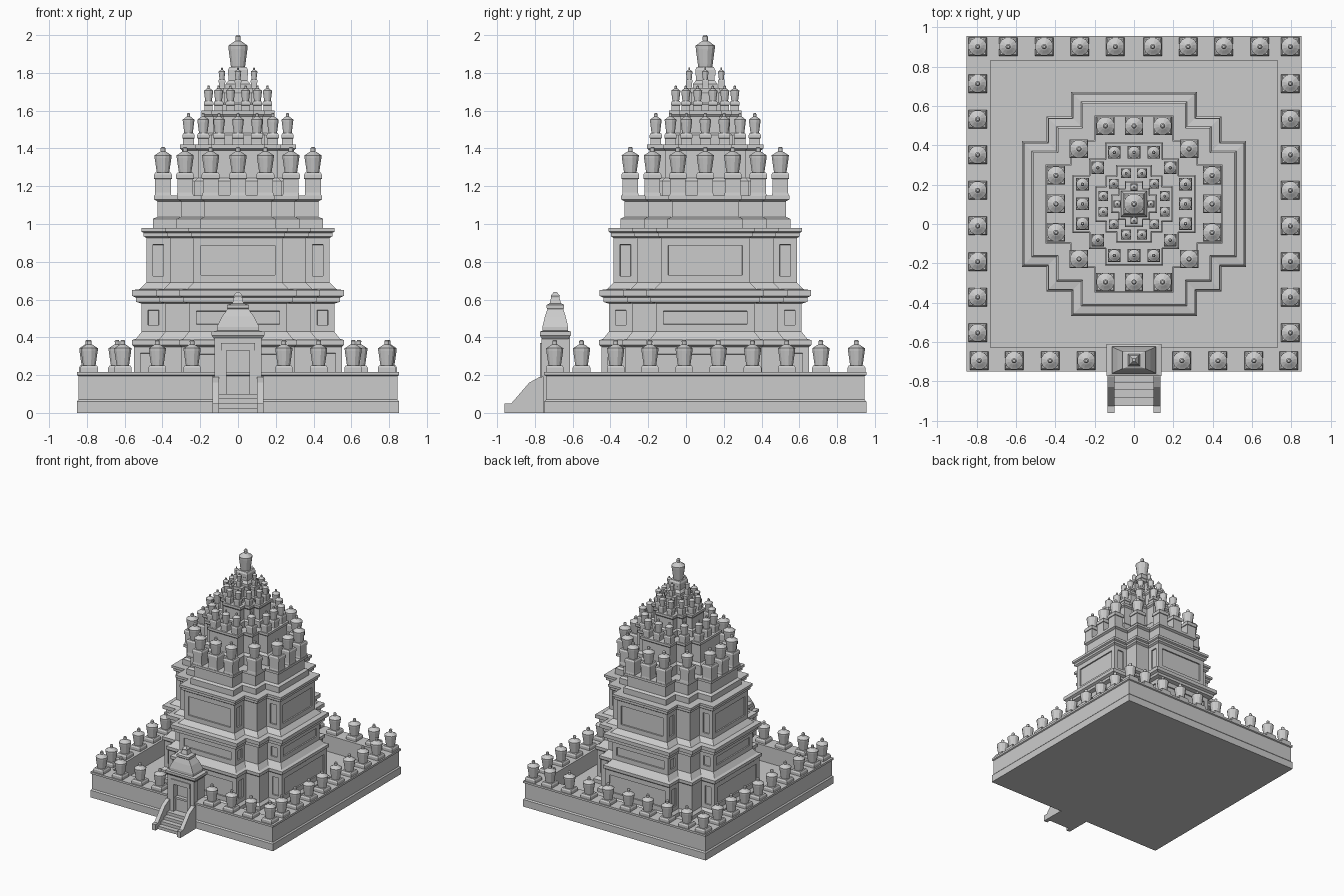
import bpy, bmesh, math

if "Cube" in bpy.data.objects:
    bpy.data.objects.remove(bpy.data.objects["Cube"])

CY = 0.102  # temple centre in y


def finish(bm, name, y=0.0):
    bmesh.ops.recalc_face_normals(bm, faces=bm.faces)
    me = bpy.data.meshes.new(name)
    bm.to_mesh(me)
    bm.free()
    ob = bpy.data.objects.new(name, me)
    ob.location.y = y
    bpy.context.collection.objects.link(ob)
    return ob


def loft(bm, rings):
    """Skin a stack of closed rings and cap both ends; returns faces per band."""
    vs = [[bm.verts.new(p) for p in r] for r in rings]
    n = len(vs[0])
    bands = [[bm.faces.new((a[i], a[(i + 1) % n], b[(i + 1) % n], b[i])) for i in range(n)]
             for a, b in zip(vs, vs[1:])]
    bm.faces.new(vs[0][::-1])
    bm.faces.new(vs[-1])
    return bands


def rect(hx, hy, z, x=0, y=0):
    return [(x + sx * hx, y + sy * hy, z) for sx, sy in ((-1, -1), (1, -1), (1, 1), (-1, 1))]


def circle(r, z, x=0, y=0, n=12):
    return [(x + r * math.cos((i + .5) * math.tau / n), y + r * math.sin((i + .5) * math.tau / n), z)
            for i in range(n)]


def cross(a, z, step):
    """Twice-stepped cross plan with arm reach a."""
    c, b = a - step, a - 2 * step
    pts = [(a, b), (c, b), (c, c), (b, c), (b, a)]
    out = []
    for _ in range(4):
        out += [(x, y, z) for x, y in pts]
        pts = [(-y, x) for x, y in pts]
    return out


def box(bm, x0, x1, y0, y1, z0, z1):
    cx, cy = (x0 + x1) / 2, (y0 + y1) / 2
    loft(bm, [rect((x1 - x0) / 2, (y1 - y0) / 2, z, cx, cy) for z in (z0, z1)])


BELL = [(.72, .2), (.78, .3), (.98, .66), (1, .74), (.75, .78), (.42, .84), (.26, .86), (.28, .96), (.15, 1)]


def stupa(bm, x, y, z, r, h, ped=0.0):
    """Square pedestal, flared bell and small finial."""
    zb = z + ped
    base = [(.95, z)]
    if ped:
        base += [(.88, z + ped * .2), (.88, zb)]
    base += [(1, zb + .01 * h), (1, zb + .14 * h), (.85, zb + .21 * h)]
    loft(bm, [rect(r * k, r * k, zz, x, y) for k, zz in base])
    loft(bm, [circle(r * k, zb + h * t, x, y) for k, t in BELL])


# courtyard platform with surrounding wall
bm = bmesh.new()
loft(bm, [rect(h, h, z) for h, z in ((.853, 0), (.853, .06), (.844, .07), (.844, .195), (.853, .2),
                                     (.853, .217), (.73, .217), (.73, .08))])
finish(bm, "courtyard_wall", CY)

# stupas along the wall
bm = bmesh.new()
spots = [(s * x, .902) for s in (-1, 1) for x in (.095, .275, .457, .64, .795)]
spots += [(s * x, -.695) for s in (-1, 1) for x in (.243, .427, .61, .787)]
spots += [(s * .795, -.553 + .181 * i) for s in (-1, 1) for i in range(8)]
for x, y in spots:
    stupa(bm, x, y, .215, .047, .172)
finish(bm, "wall_stupas")

# temple body with mouldings and recessed panels
bm = bmesh.new()
prof = [(.57, .075), (.57, .11), (.55, .13), (.55, .35), (.562, .36), (.562, .385), (.54, .392), (.51, .43),
        (.51, .578), (.54, .588), (.54, .61), (.56, .62), (.56, .65), (.52, .655), (.485, .69), (.485, .925),
        (.5, .935), (.5, .953), (.512, .96), (.512, .98), (.44, .98)]
bands = loft(bm, [cross(a, z, .125) for a, z in prof])
for k in (2, 7, 14):
    main = [f for i, f in enumerate(bands[k]) if i % 5 == 4]
    side = [f for i, f in enumerate(bands[k]) if i % 5 in (0, 3)]
    bmesh.ops.recalc_face_normals(bm, faces=bm.faces)
    for faces, t in ((main, .039), (side, .034)):
        bmesh.ops.inset_individual(bm, faces=faces, thickness=t, use_even_offset=True)
        bmesh.ops.inset_individual(bm, faces=faces, thickness=.001, depth=-.01, use_even_offset=True)
finish(bm, "temple_body", CY)

# roof terraces: reach, plan step, bottom, top, arm stupa spots, corner spot, radius, height, pedestal
tiers = [
    (.445, .125, .975, 1.15, .397, (-.145, 0, .145), .28, .047, .17, .09),
    (.308, .083, 1.145, 1.42, .262, (-.1, 0, .1), .184, .032, .135, .035),
    (.192, .053, 1.415, 1.6, .156, (-.04, .04), .103, .025, .105, .03),
    (.112, .035, 1.595, 1.72, .085, (0,), None, .018, .08, .03),
]
for n, (a, s, z0, z1, reach, offs, corner, r, h, ped) in enumerate(tiers):
    bm = bmesh.new()
    d = (z1 - z0)
    p = a * .96
    loft(bm, [cross(k, z, s) for k, z in ((a + .005, z0), (a + .005, z0 + .3 * d), (p, z0 + .36 * d),
                                          (p, z1 - .03), (a, z1 - .02), (a, z1))])
    finish(bm, f"roof_terrace_{n + 1}", CY)
    bm = bmesh.new()
    pts = [(reach, o) for o in offs] + ([(corner, corner)] if corner else [])
    for _ in range(4):
        for x, y in pts:
            stupa(bm, x, y, z1 - .002, r, h, ped)
        pts = [(-y, x) for x, y in pts]
    finish(bm, f"terrace_stupas_{n + 1}", CY)

# crowning stupa
bm = bmesh.new()
loft(bm, [rect(h, h, z) for h, z in ((.066, 1.715), (.066, 1.74), (.05, 1.76), (.05, 1.79))])
stupa(bm, 0, 0, 1.785, .053, .215)
finish(bm, "crowning_stupa", CY)

# gate with recessed doorway
bm = bmesh.new()
box(bm, -.118, .118, -.72, -.615, .05, .4)
for s in (-1, 1):
    box(bm, min(s * .062, s * .125), max(s * .062, s * .125), -.765, -.715, 0, .4)
    box(bm, min(s * .062, s * .09), max(s * .062, s * .09), -.772, -.76, .1, .37)
box(bm, -.0625, .0625, -.765, -.715, .33, .4)
box(bm, -.09, .09, -.773, -.76, .33, .37)
box(bm, -.0625, .0625, -.765, -.715, 0, .1)
finish(bm, "gate_body")

# gate roof
bm = bmesh.new()
roof = [(.125, .068, .39), (.14, .082, .41), (.14, .082, .43), (.112, .068, .435), (.112, .068, .455),
        (.085, .055, .51), (.055, .042, .55), (.058, .046, .555), (.058, .046, .572), (.03, .03, .58),
        (.022, .022, .61), (.024, .024, .62), (.008, .008, .64)]
loft(bm, [rect(hx, hy, z, 0, -.692) for hx, hy, z in roof])
finish(bm, "gate_roof")

# entrance steps
bm = bmesh.new()
for i in range(4):
    box(bm, -.105, .105, -.925 + .04 * i, -.76, 0, .025 * (i + 1))
finish(bm, "entrance_steps")

# sloping stair rails
bm = bmesh.new()
side = [(-.96, 0), (-.755, 0), (-.755, .192), (-.775, .19), (-.83, .16), (-.925, .05), (-.96, .05)]
for s in (-1, 1):
    loft(bm, [[(s * x, y, z) for y, z in side] for x in (.1, .134)])
finish(bm, "stair_rails")
